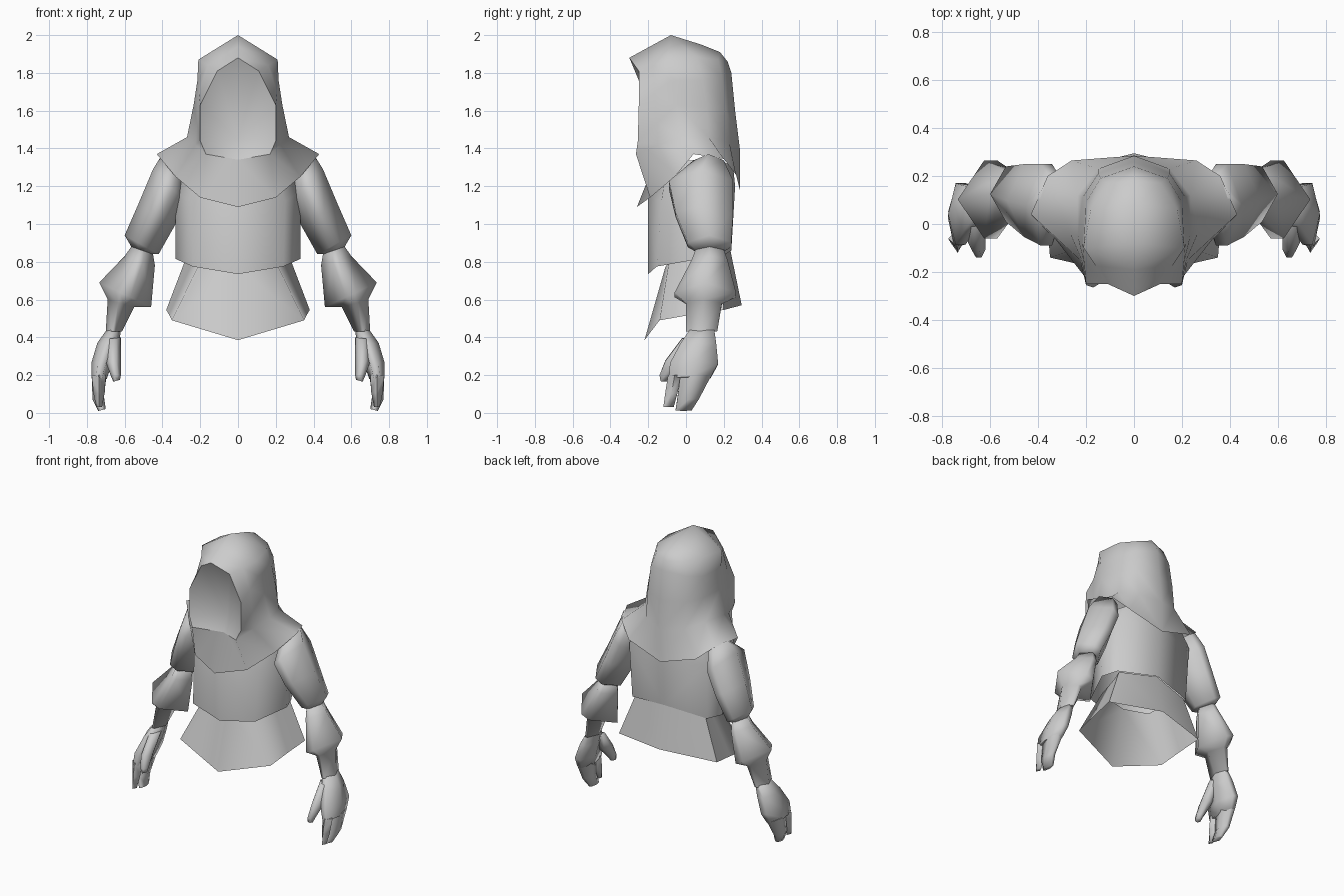
import bpy, bmesh, math

if "Cube" in bpy.data.objects:
    bpy.data.objects.remove(bpy.data.objects["Cube"])

cloth = bpy.data.materials.new("pale grey")
cloth.diffuse_color = (0.6, 0.6, 0.6, 1)
cloth.use_nodes = True
cloth.node_tree.nodes["Principled BSDF"].inputs["Base Color"].default_value = cloth.diffuse_color


def finish(name, bm, angle=80):
    """Turn a right-half bmesh into a mirrored, smooth object."""
    bmesh.ops.remove_doubles(bm, verts=bm.verts, dist=0.0005)
    bmesh.ops.recalc_face_normals(bm, faces=bm.faces)
    me = bpy.data.meshes.new(name)
    bm.to_mesh(me)
    bm.free()
    me.materials.append(cloth)
    ob = bpy.data.objects.new(name, me)
    bpy.context.collection.objects.link(ob)
    mirror = ob.modifiers.new("mirror", 'MIRROR')
    mirror.merge_threshold = 0.001
    bpy.ops.object.select_all(action='DESELECT')
    ob.select_set(True)
    bpy.context.view_layer.objects.active = ob
    bpy.ops.object.modifier_apply(modifier="mirror")
    bpy.ops.object.shade_smooth_by_angle(angle=math.radians(angle))
    return ob


def loft(name, *grids, closed=False, caps=False):
    """Skin grids of point rows, optionally closed into a capped tube."""
    bm = bmesh.new()
    for rows in grids:
        grid = [[bm.verts.new(p) for p in row] for row in rows]
        n = len(rows[0])
        for a, b in zip(grid, grid[1:]):
            for i in range(n if closed else n - 1):
                j = (i + 1) % n
                bm.faces.new((a[i], a[j], b[j], b[i]))
        if caps:
            bm.faces.new(grid[0])
            bm.faces.new(grid[-1])
    return finish(name, bm)


def ring(outer, inner, y_front, y_back, n=6, pinch=0.55):
    """Limb cross-section between an outer and an inner (x, z) point."""
    pts = []
    peak = math.sin(math.pi / 3) if n == 6 else 1
    for i in range(n):
        a = 2 * math.pi * i / n
        c, s = math.cos(a), math.sin(a) / peak
        if abs(s) > 0.5:
            c *= pinch
        pts.append(((outer[0] + inner[0]) / 2 + c * (outer[0] - inner[0]) / 2,
                    (y_front + y_back) / 2 - s * (y_back - y_front) / 2,
                    (outer[1] + inner[1]) / 2 + c * (outer[1] - inner[1]) / 2))
    return pts


def tube(name, sections, n=6, pinch=0.55):
    rows = [ring(*s, n=n, pinch=pinch) for s in sections]
    return loft(name, rows, closed=True, caps=True)


# neck and cape hem lines, front centre to back centre
neck = [(0, -.16, 1.34), (.17, -.265, 1.37), (.225, -.15, 1.42), (.27, -.03, 1.46),
        (.235, .12, 1.46), (.15, .23, 1.43), (0, .285, 1.4)]
hem = [(0, -.26, 1.09), (.2, -.19, 1.14), (.33, -.06, 1.25), (.43, .04, 1.37),
       (.36, .2, 1.345), (.26, .265, 1.26), (0, .285, 1.18)]

# hood rows run from crown to neck, starting at the face opening
rim = [(0, -.30, 1.88), (.11, -.25, 1.81), (.20, -.25, 1.63), (.20, -.255, 1.44)]
side = [(0, -.08, 2.0), (.21, -.10, 1.87), (.215, -.08, 1.76), (.235, -.05, 1.63)]
between = [[(p + q) / 2 for p, q in zip(a, b)] for a, b in zip(rim, side)]
hood = [
    rim, between, side,
    [(0, .08, 1.95), (.18, .06, 1.88), (.20, .09, 1.76), (.215, .11, 1.62)],
    [(0, .18, 1.91), (.11, .17, 1.87), (.14, .19, 1.78), (.15, .21, 1.61)],
    [(0, .18, 1.91), (0, .22, 1.86), (0, .24, 1.8), (0, .26, 1.6)],
]
loft("hood_and_cape", [row + [p] for row, p in zip(hood, neck[1:])], [neck, hem])

# hollow face lining inside the opening
opening = rim + [neck[1], neck[0]]
loft("face_lining", [opening, [(0, -.12, 1.45)] * 6])

# torso tunic, running into the flared skirt at the waist
loft("torso", [
    [(0, -.12, 1.32), (.17, -.1, 1.32), (.25, .05, 1.34), (.22, .2, 1.33), (0, .25, 1.3)],
    [(0, -.2, 1.15), (.25, -.13, 1.12), (.33, .05, 1.17), (.3, .2, 1.2), (0, .26, 1.2)],
    [(0, -.2, .735), (.24, -.155, .775), (.33, .07, .815), (.29, .18, .82), (0, .24, .86)],
])
loft("skirt", [
    [(0, -.11, .77), (.2, -.09, .8), (.23, .06, .82), (.275, .175, .82), (0, .235, .86)],
    [(0, -.22, .385), (.35, -.14, .49), (.365, .03, .52), (.38, .2, .545), (0, .295, .57)],
])

# sleeves
tube("upper_sleeve", [
    ((.40, 1.37), (.26, 1.28), .04, .2),
    ((.45, 1.29), (.28, 1.12), -.09, .25),
    ((.53, 1.10), (.33, 1.00), -.055, .25),
    ((.60, .94), (.42, .84), .01, .24),
    ((.565, .88), (.45, .84), .05, .2),
])
tube("lower_sleeve", [
    ((.565, .88), (.45, .84), .05, .2),
    ((.60, .83), (.44, .78), .03, .22),
    ((.735, .69), (.46, .56), -.06, .265),
    ((.69, .60), (.55, .56), .0, .19),
    ((.70, .43), (.615, .43), .0, .165),
], pinch=0.4)

# hand, two finger groups and thumb
tube("palm", [
    ((.695, .44), (.62, .44), .02, .15),
    ((.745, .37), (.63, .36), -.03, .16),
    ((.775, .27), (.67, .25), -.085, .17),
    ((.775, .19), (.695, .18), -.09, .13),
], pinch=0.8)
tube("index_finger", [
    ((.775, .20), (.70, .20), -.095, -.025),
    ((.765, .10), (.705, .11), -.11, -.045),
    ((.75, .03), (.72, .03), -.12, -.065),
], n=4, pinch=1)
tube("other_fingers", [
    ((.775, .20), (.695, .20), -.03, .135),
    ((.77, .07), (.71, .09), -.045, .07),
    ((.74, .01), (.70, .02), -.055, .03),
], pinch=0.8)
tube("thumb", [
    ((.70, .39), (.62, .40), -.02, .08),
    ((.70, .27), (.62, .28), -.11, -.01),
    ((.675, .20), (.62, .20), -.14, -.075),
    ((.66, .165), (.625, .175), -.135, -.095),
], n=6, pinch=0.8)
